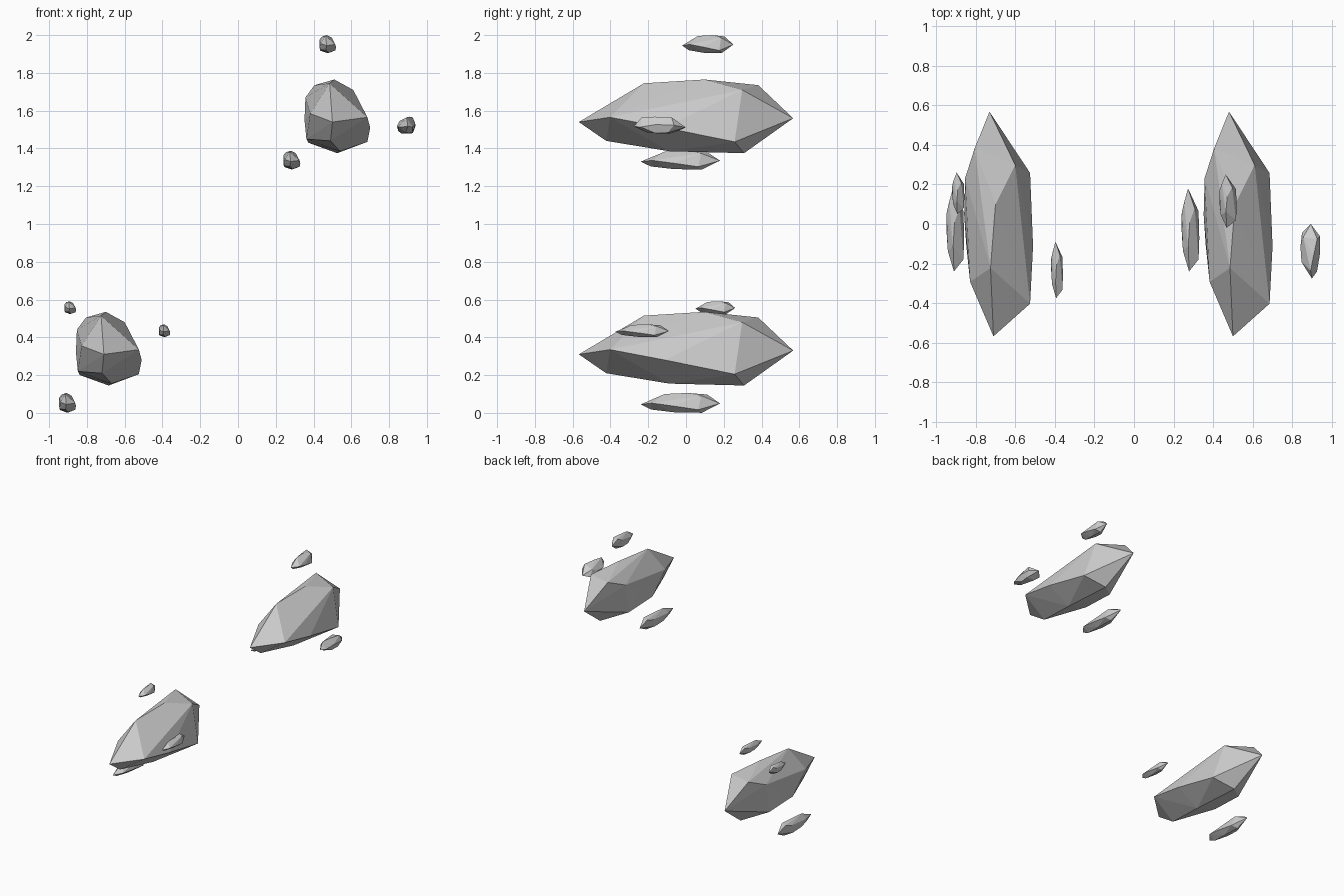
import bpy, bmesh, math
from mathutils import Vector, Matrix

if "Cube" in bpy.data.objects:
    bpy.data.objects.remove(bpy.data.objects["Cube"])

# Corner points of the long faceted boulder, hulled into flat facets
PTS = [(.48, .57, 1.56), (.50, -.565, 1.54), (.51, .10, 1.765), (.485, -.22, 1.745),
       (.61, .30, 1.71), (.405, .385, 1.735), (.61, -.40, 1.59), (.685, -.40, 1.565),
       (.685, .26, 1.435), (.70, -.11, 1.51), (.525, .31, 1.375), (.54, -.085, 1.385),
       (.49, -.42, 1.44), (.373, .174, 1.43), (.362, -.10, 1.45), (.382, -.29, 1.585),
       (.357, .235, 1.67), (.352, .05, 1.55), (.43, -.015, 1.70)]


def rock(name, centre, size, turn=0):
    """Boulder fitted to a bounding box, optionally rolled about its long axis."""
    roll = Matrix.Rotation(math.radians(turn), 3, 'Y')
    pts = [roll @ Vector(p) for p in PTS]
    lo = [min(p[i] for p in pts) for i in range(3)]
    hi = [max(p[i] for p in pts) for i in range(3)]
    bm = bmesh.new()
    for p in pts:
        bm.verts.new([((p[i] - lo[i]) / (hi[i] - lo[i]) - .5) * size[i] for i in range(3)])
    res = bmesh.ops.convex_hull(bm, input=bm.verts[:])
    loose = [v for v in bm.verts if not v.link_faces]
    bmesh.ops.delete(bm, geom=loose, context='VERTS')
    bmesh.ops.recalc_face_normals(bm, faces=bm.faces[:])
    me = bpy.data.meshes.new(name)
    bm.to_mesh(me)
    bm.free()
    ob = bpy.data.objects.new(name, me)
    ob.location = centre
    bpy.context.collection.objects.link(ob)


# Two large boulders
BIG = (.348, 1.135, .39)
rock("upper_boulder", (.526, 0, 1.57), BIG)
rock("lower_boulder", (-.684, 0, .34), BIG)

# Fragments around the upper boulder
rock("upper_fragment_top", (.475, .115, 1.952), (.088, .27, .096))
rock("upper_fragment_left", (.285, -.03, 1.338), (.09, .42, .1))
rock("upper_fragment_right", (.891, -.138, 1.523), (.1, .275, .09), -90)

# Fragments around the lower boulder
rock("lower_fragment_top", (-.888, .155, .557), (.062, .21, .068))
rock("lower_fragment_right", (-.389, -.232, .435), (.06, .285, .068))
rock("lower_fragment_left", (-.903, -.03, .053), (.09, .42, .105))
